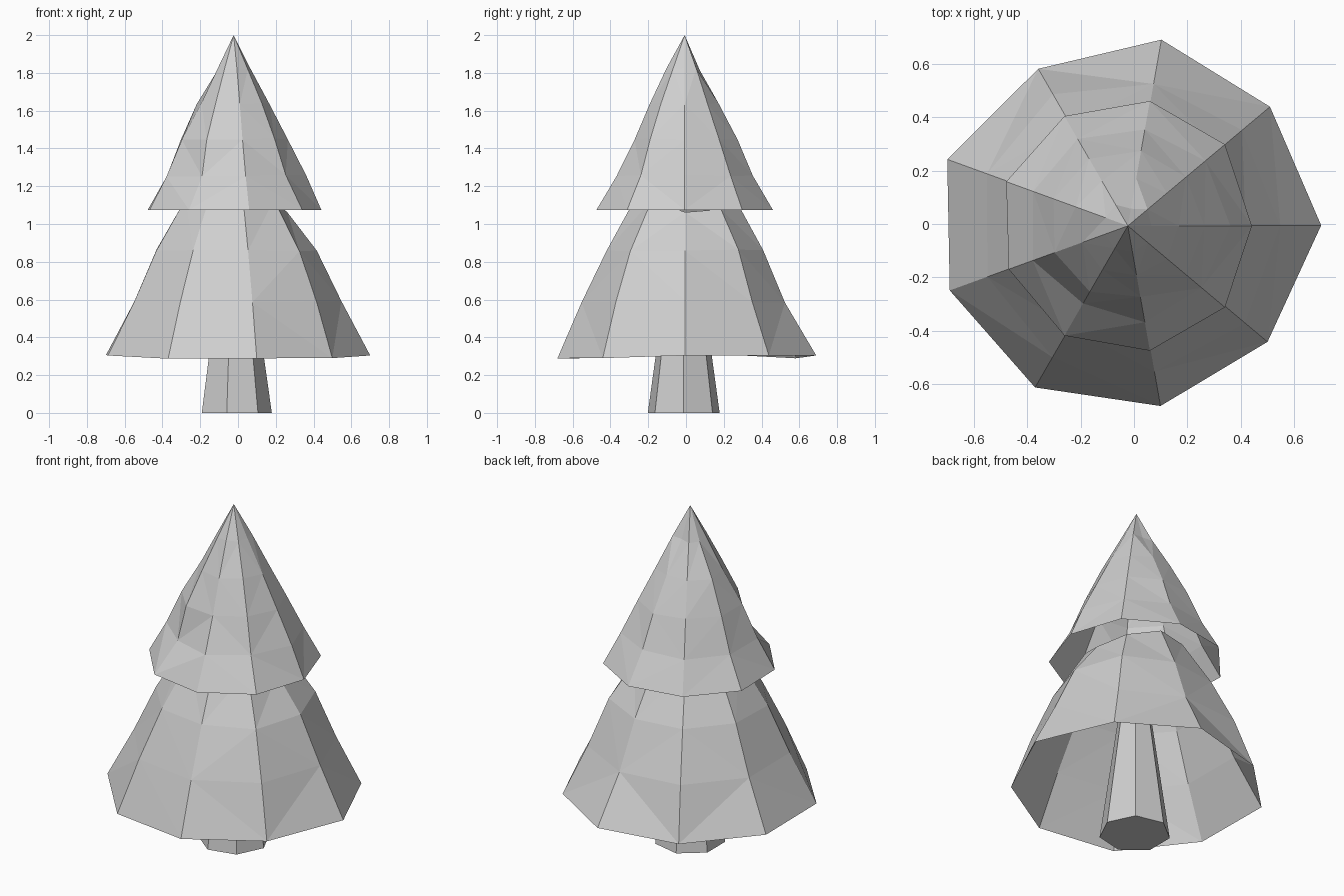
import bpy, bmesh, math, random

cube = bpy.data.objects.get("Cube")
if cube:
    bpy.data.objects.remove(cube, do_unlink=True)

random.seed(7)

SHADE = (0.62, 0.62, 0.62, 1)
grey = bpy.data.materials.new("plain_grey")
grey.use_nodes = True
grey.diffuse_color = SHADE
grey.node_tree.nodes["Principled BSDF"].inputs["Base Color"].default_value = SHADE


def faceted_cone(name, sides, rings, centre, wobble=0.0, tip=None, base=False, tweaks={}):
    """Stack of (height, radius) rings, joined by flat triangles.
    tweaks maps (ring, spoke) to a (radius, height) offset."""
    bm = bmesh.new()
    loops = []
    for r, (z, radius) in enumerate(rings):
        loop = []
        for s in range(sides):
            # The rim stays clean; the rings above it are hand-hewn
            amount = wobble if r else 0
            dr, dz = tweaks.get((r, s), (0, 0))
            a = math.tau * s / sides
            rad = radius + dr + random.uniform(-amount, amount)
            height = z + dz + random.uniform(-amount, amount)
            loop.append(bm.verts.new((centre[0] + rad * math.cos(a),
                                      centre[1] + rad * math.sin(a), height)))
        loops.append(loop)
    for low, high in zip(loops, loops[1:]):
        for s in range(sides):
            n = (s + 1) % sides
            bm.faces.new((low[s], low[n], high[n], high[s]))
    if tip:
        top = bm.verts.new((*centre, tip))
        for s in range(sides):
            bm.faces.new((loops[-1][s], loops[-1][(s + 1) % sides], top))
    if base:
        bm.faces.new(loops[0][::-1])
    bmesh.ops.triangulate(bm, faces=[f for f in bm.faces if len(f.verts) == 4])
    mesh = bpy.data.meshes.new(name)
    bm.to_mesh(mesh)
    bm.free()
    mesh.materials.append(grey)
    obj = bpy.data.objects.new(name, mesh)
    bpy.context.collection.objects.link(obj)
    return obj


# Seven-sided trunk narrowing up inside the branches
faceted_cone("trunk", 7, [(0, 0.195), (0.85, 0.075)], (-0.016, -0.012), base=True)

# Wide lower branches: an open skirt with an uneven rim, its top tucked inside
# the upper branches except on the left side, where it stops just short
skirt = {
    (0, 0): (0.02, 0), (0, 1): (-0.01, 0), (0, 2): (0.005, 0),
    (0, 3): (-0.024, -0.015), (0, 4): (0.022, 0.003), (0, 5): (0.012, 0),
    (0, 6): (0, -0.017), (0, 7): (-0.014, -0.015), (0, 8): (-0.022, -0.014),
    (1, 1): (-0.015, 0), (1, 2): (-0.035, 0), (1, 7): (-0.015, 0),
    (2, 2): (-0.016, 0), (2, 7): (-0.01, 0), (2, 8): (0.018, 0),
    (3, 0): (0.015, -0.07), (3, 1): (0.03, -0.05),
}
faceted_cone("lower_branches", 9,
             [(0.304, 0.7), (0.588, 0.567), (0.86, 0.436), (1.13, 0.27)],
             (-0.02, -0.005), wobble=0.005, tweaks=skirt)

# Upper branches: an open cone with a point, dented towards the front right
crown = {
    (0, 0): (-0.01, 0), (0, 4): (0.01, 0),
    (1, 6): (-0.04, 0), (1, 7): (-0.01, 0), (1, 8): (-0.015, 0), (1, 2): (-0.01, 0),
    (2, 4): (0.01, 0), (2, 5): (0.01, 0), (2, 7): (-0.02, 0),
    (3, 4): (0.02, 0), (3, 5): (-0.005, 0), (3, 2): (-0.01, 0),
    (4, 0): (-0.008, 0), (4, 2): (-0.025, 0),
}
faceted_cone("upper_branches", 9,
             [(1.075, 0.474), (1.255, 0.38), (1.45, 0.286), (1.637, 0.19), (1.82, 0.093)],
             (-0.023, -0.007), wobble=0.005, tip=2.0, tweaks=crown)
